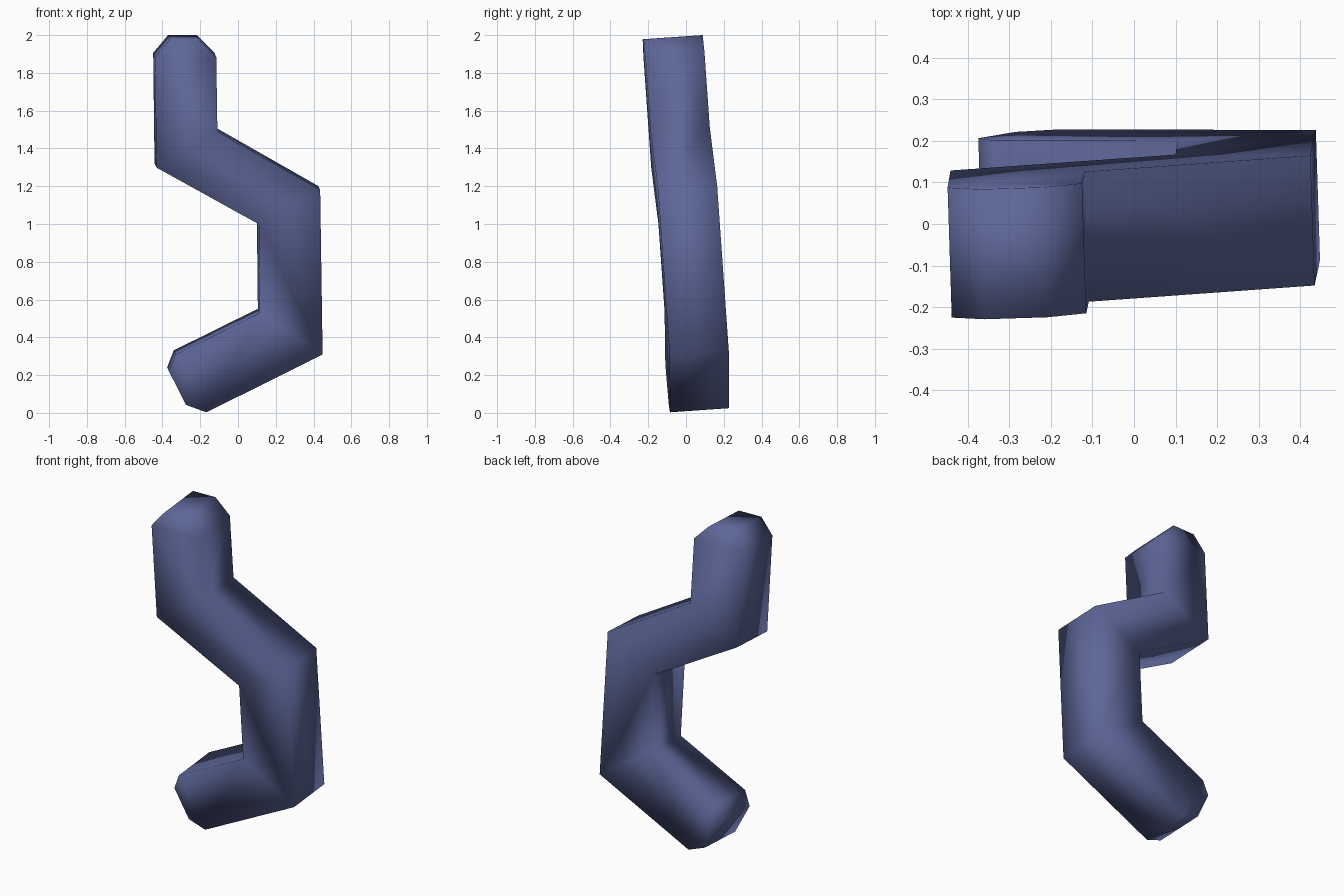
import bpy, bmesh
from mathutils import Vector

if "Cube" in bpy.data.objects:
    bpy.data.objects.remove(bpy.data.objects["Cube"])

# Paired outline points (x, z) down the two sides of the zigzag bar
side_a = [(-.365, 1.989), (-.444, 1.895), (-.437, 1.31), (.105, 1.01),
          (.11, .54), (-.335, .32), (-.37, .23)]
side_b = [(-.213, 1.989), (-.12, 1.895), (-.114, 1.5), (.43, 1.19),
          (.443, .32), (-.172, .014), (-.28, .053)]

# The bar lies in a slightly tilted plane: y = y0 + slope_x * x + slope_z * z
y0, slope_x, slope_z = .078, .032, -.07
half = Vector((-slope_x, 1, -slope_z)).normalized() * .157


def on_plane(p):
    return Vector((p[0], y0 + slope_x * p[0] + slope_z * p[1], p[1]))


bm = bmesh.new()
layers = []
for sign in (-1, 1):
    layers.append([[bm.verts.new(on_plane(p) + half * sign) for p in side]
                   for side in (side_a, side_b)])

# Front and back faces as quad strips
for a, b in layers:
    for i in range(len(a) - 1):
        bm.faces.new((a[i], a[i + 1], b[i + 1], b[i]))

# Walls round the outline, including both chamfered ends
front = layers[0][0] + layers[0][1][::-1]
back = layers[1][0] + layers[1][1][::-1]
n = len(front)
for i in range(n):
    j = (i + 1) % n
    bm.faces.new((front[i], front[j], back[j], back[i]))
bmesh.ops.recalc_face_normals(bm, faces=bm.faces)
for f in bm.faces:
    f.smooth = True

mesh = bpy.data.meshes.new("zigzag_bar")
bm.to_mesh(mesh)
bm.free()
bar = bpy.data.objects.new("zigzag_bar", mesh)
bpy.context.collection.objects.link(bar)

# Slate blue colour
mat = bpy.data.materials.new("slate blue")
mat.diffuse_color = (.11, .135, .32, 1)
mat.use_nodes = True
mat.node_tree.nodes["Principled BSDF"].inputs["Base Color"].default_value = mat.diffuse_color
mesh.materials.append(mat)
